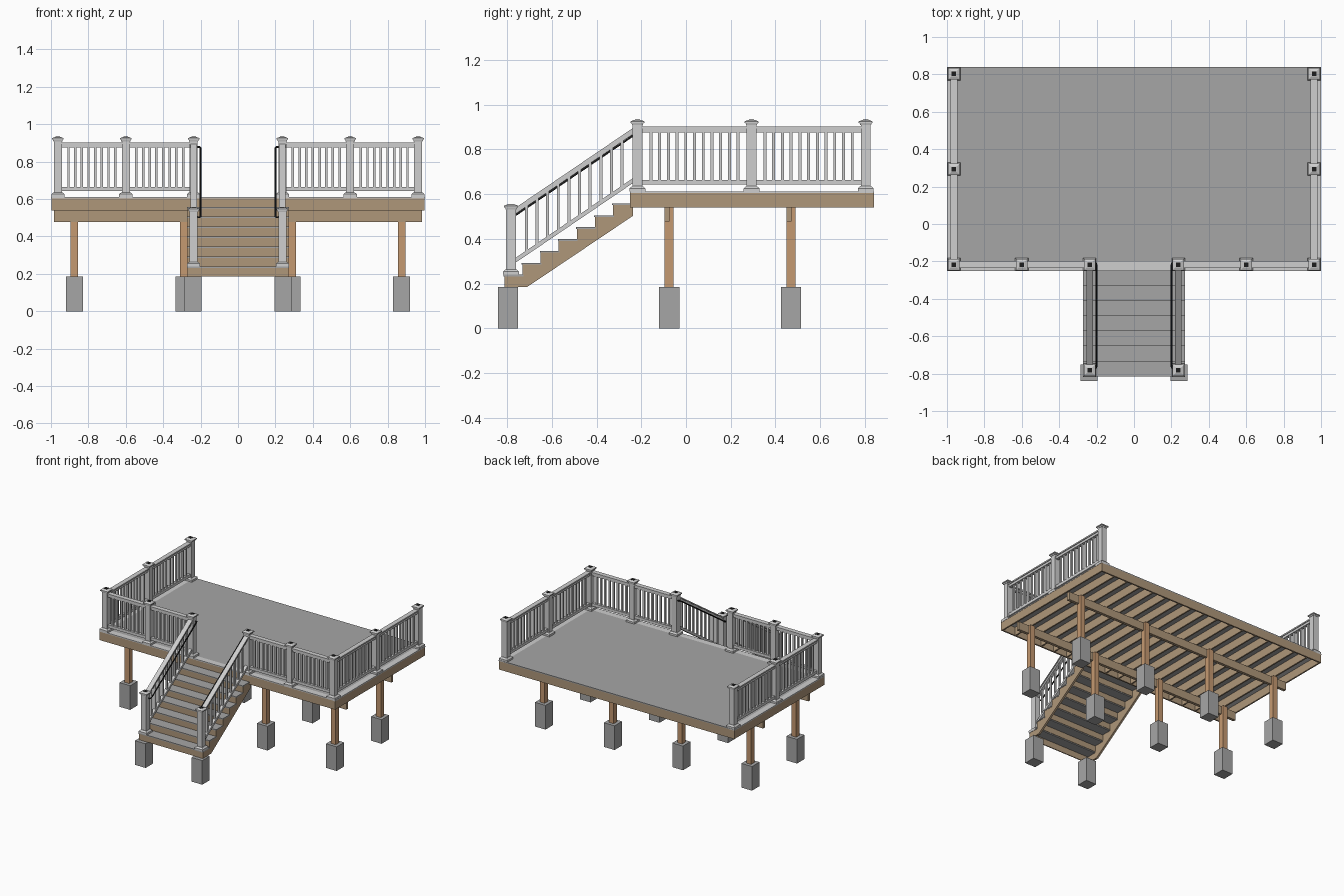
import bpy, bmesh, math
from mathutils import Vector

if "Cube" in bpy.data.objects:
    bpy.data.objects.remove(bpy.data.objects["Cube"])


def mat(name, r, g, b):
    m = bpy.data.materials.new(name)
    m.diffuse_color = (r, g, b, 1)
    m.use_nodes = True
    m.node_tree.nodes["Principled BSDF"].inputs["Base Color"].default_value = m.diffuse_color
    return m


DECK = mat("deck grey", 0.38, 0.38, 0.38)
LIGHT = mat("railing light grey", 0.62, 0.62, 0.62)
CONC = mat("concrete", 0.38, 0.38, 0.38)
WOOD = mat("framing tan", 0.43, 0.31, 0.195)
POST = mat("post orange", 0.56, 0.32, 0.165)
DARK = mat("black", 0.012, 0.012, 0.012)


class Part:
    """Collects simple solids into one object."""
    def __init__(self, name, material):
        self.name, self.material, self.bm = name, material, bmesh.new()

    def hexa(self, lo, hi):
        # solid between two four-point loops
        a = [self.bm.verts.new(p) for p in lo]
        b = [self.bm.verts.new(p) for p in hi]
        self.bm.faces.new(a[::-1])
        self.bm.faces.new(b)
        for i in range(len(a)):
            j = (i + 1) % len(a)
            self.bm.faces.new((a[i], a[j], b[j], b[i]))

    def box(self, x0, x1, y0, y1, z0, z1):
        loop = lambda z: [(x0, y0, z), (x1, y0, z), (x1, y1, z), (x0, y1, z)]
        self.hexa(loop(z0), loop(z1))

    def frustum(self, x, y, z0, z1, w0, w1):
        loop = lambda z, w: [(x + sx * w / 2, y + sy * w / 2, z)
                             for sx, sy in ((-1, -1), (1, -1), (1, 1), (-1, 1))]
        self.hexa(loop(z0, w0), loop(z1, w1))

    def bar(self, a, b, w, h):
        # rail with upright end cuts, from a to b (centres)
        a, b = Vector(a), Vector(b)
        d = b - a
        s = Vector((-d.y, d.x, 0)).normalized() * w / 2
        u = Vector((0, 0, h / 2))
        loop = lambda p: [p - s - u, p + s - u, p + s + u, p - s + u]
        self.hexa(loop(a), loop(b))

    def done(self):
        bmesh.ops.recalc_face_normals(self.bm, faces=self.bm.faces)
        me = bpy.data.meshes.new(self.name)
        self.bm.to_mesh(me)
        self.bm.free()
        me.materials.append(self.material)
        o = bpy.data.objects.new(self.name, me)
        bpy.context.collection.objects.link(o)
        return o


TOP, FLOOR, JOIST = 0.612, 0.604, 0.54
FRONT, BACK = -0.25, 0.84
ROWS, COLS = (-0.075, 0.47), (-0.875, -0.29, 0.29, 0.875)

# footings, support posts and beams
foot = Part("footings", CONC)
legs = Part("support_posts", POST)
beams = Part("beams", WOOD)
for y in ROWS:
    beams.box(-0.985, 0.985, y - 0.02, y + 0.002, 0.477, JOIST)
    for x in COLS:
        foot.box(x - 0.045, x + 0.045, y - 0.045, y + 0.045, 0, 0.185)
        legs.box(x - 0.02, x + 0.02, y - 0.02, y + 0.02, 0.185, 0.477)
        legs.box(x - 0.02, x + 0.02, y + 0.002, y + 0.02, 0.477, JOIST)
for x in (-0.24, 0.24):
    foot.box(x - 0.045, x + 0.045, -0.84, -0.75, 0, 0.185)
foot.done(), legs.done(), beams.done()

# rim boards and joists
frame = Part("deck_frame", WOOD)
T = 0.011
frame.box(-0.998, 0.998, FRONT, FRONT + T, JOIST, FLOOR)
frame.box(-0.998, 0.998, BACK - T, BACK, JOIST, FLOOR)
N = 17
for i in range(N + 1):
    x = -0.9925 + 1.985 * i / N
    frame.box(x - T / 2, x + T / 2, FRONT + T, BACK - T, JOIST, FLOOR)
frame.done()

# floor with a lighter border on three sides
floor = Part("deck_floor", DECK)
floor.box(-0.955, 0.955, -0.203, BACK, FLOOR, TOP)
floor.done()
border = Part("deck_border", LIGHT)
border.box(-1, 1, FRONT, -0.203, FLOOR, TOP)
for x in (-1, 0.955):
    border.box(x, x + 0.045, -0.203, BACK, FLOOR, TOP)
border.done()

# stairs: sawtooth stringers, risers, treads
RISE, RUN, STEPS, Y0, Z0 = 0.0531, 0.0807, 7, -0.815, 0.24
string = Part("stair_stringers", WOOD)
risers = Part("stair_risers", WOOD)
treads = Part("stair_treads", DECK)
for s in (-1, 1):
    pts = [(-0.71, 0.185), (Y0 + 0.005, 0.185)]
    for i in range(STEPS):
        z = Z0 + i * RISE - 0.008
        pts += [(Y0 + 0.005 + i * RUN, z), (Y0 + 0.005 + (i + 1) * RUN, z)]
    pts[-1] = (-0.237, pts[-1][1])
    pts.append((-0.237, 0.503))
    string.hexa([(s * 0.27, y, z) for y, z in pts],
                [(s * 0.255, y, z) for y, z in pts])
for i in range(STEPS):
    y, z = Y0 + i * RUN, Z0 + i * RISE
    treads.box(-0.272, 0.272, y, min(y + RUN + 0.008, FRONT), z - 0.008, z)
    risers.box(-0.27, 0.27, y + 0.004, y + 0.011,
               0.185 if i == 0 else z - RISE, z - 0.008)
string.done(), risers.done(), treads.done()

# railing posts with skirts, caps and dark cap inserts
rail_posts = Part("railing_posts", LIGHT)
skirts = Part("post_skirts", LIGHT)
caps = Part("post_caps", LIGHT)
inserts = Part("cap_inserts", DARK)


def railing_post(x, y, z, h):
    rail_posts.frustum(x, y, z, z + h - 0.02, 0.043, 0.043)
    skirts.frustum(x, y, z, z + 0.014, 0.07, 0.07)
    skirts.frustum(x, y, z + 0.014, z + 0.024, 0.07, 0.048)
    caps.frustum(x, y, z + h - 0.024, z + h - 0.015, 0.048, 0.053)
    caps.frustum(x, y, z + h - 0.015, z + h - 0.007, 0.062, 0.062)
    caps.frustum(x, y, z + h - 0.007, z + h, 0.062, 0.03)
    inserts.frustum(x, y, z + h, z + h + 0.002, 0.024, 0.024)


PX, PY, SX, SY = 0.963, -0.217, 0.237, -0.782
for s in (-1, 1):
    for x, y in ((PX, 0.803), (PX, 0.293), (PX, PY), (0.6, PY), (SX, PY)):
        railing_post(s * x, y, TOP, 0.32)
    railing_post(s * SX, SY, Z0, 0.315)
rail_posts.done(), skirts.done(), caps.done(), inserts.done()

# railing sections: top rail, bottom rail and balusters
rails = Part("rails", LIGHT)
balusters = Part("balusters", LIGHT)


def section(a, b, za, zb, low, count):
    a, b = Vector((*a, za)), Vector((*b, zb))
    d = Vector((b.x - a.x, b.y - a.y, 0)).normalized() * 0.021
    slope = (zb - za) / (Vector((b.x - a.x, b.y - a.y)).length - 0.042)
    a, b = a + d, b - d
    up = Vector((0, 0, 1))
    rails.bar(a - up * 0.005, b - up * 0.005, 0.036, 0.01)
    rails.bar(a - up * 0.019, b - up * 0.019, 0.024, 0.018)
    rails.bar(a - up * low, b - up * low, 0.024, 0.022)
    for i in range(count):
        p = a.lerp(b, (i + 1) / (count + 1))
        k = 0.0065
        e = slope * k * (1 if b.y >= a.y else -1)
        if abs(b.y - a.y) < 1e-4:
            e = 0
        loop = lambda z: [(p.x - k, p.y - k, z - e), (p.x + k, p.y - k, z - e),
                          (p.x + k, p.y + k, z + e), (p.x - k, p.y + k, z + e)]
        balusters.hexa(loop(p.z - low + 0.011), loop(p.z - 0.028))


ZR = 0.903
for s in (-1, 1):
    section((s * PX, PY), (s * PX, 0.293), ZR, ZR, 0.25, 11)
    section((s * PX, 0.293), (s * PX, 0.803), ZR, ZR, 0.25, 11)
    section((s * PX, PY), (s * 0.6, PY), ZR, ZR, 0.25, 8)
    section((s * 0.6, PY), (s * SX, PY), ZR, ZR, 0.25, 8)
    section((s * SX, SY), (s * SX, PY), 0.54, 0.895, 0.235, 10)
rails.done(), balusters.done()

# dark round handrails on the inner side of the stairs
for s, side in ((-1, "left"), (1, "right")):
    cu = bpy.data.curves.new(side + "_handrail", "CURVE")
    cu.dimensions = "3D"
    cu.bevel_depth = 0.005
    cu.bevel_resolution = 2
    sp = cu.splines.new("POLY")
    path = [(0.222, -0.775, 0.503), (0.205, -0.772, 0.503), (0.2, -0.76, 0.508),
            (0.2, -0.22, 0.873), (0.205, -0.207, 0.878), (0.222, -0.205, 0.878)]
    sp.points.add(len(path) - 1)
    for p, (x, y, z) in zip(sp.points, path):
        p.co = (s * x, y, z, 1)
    cu.use_fill_caps = True
    cu.materials.append(DARK)
    o = bpy.data.objects.new(side + "_handrail", cu)
    bpy.context.collection.objects.link(o)
